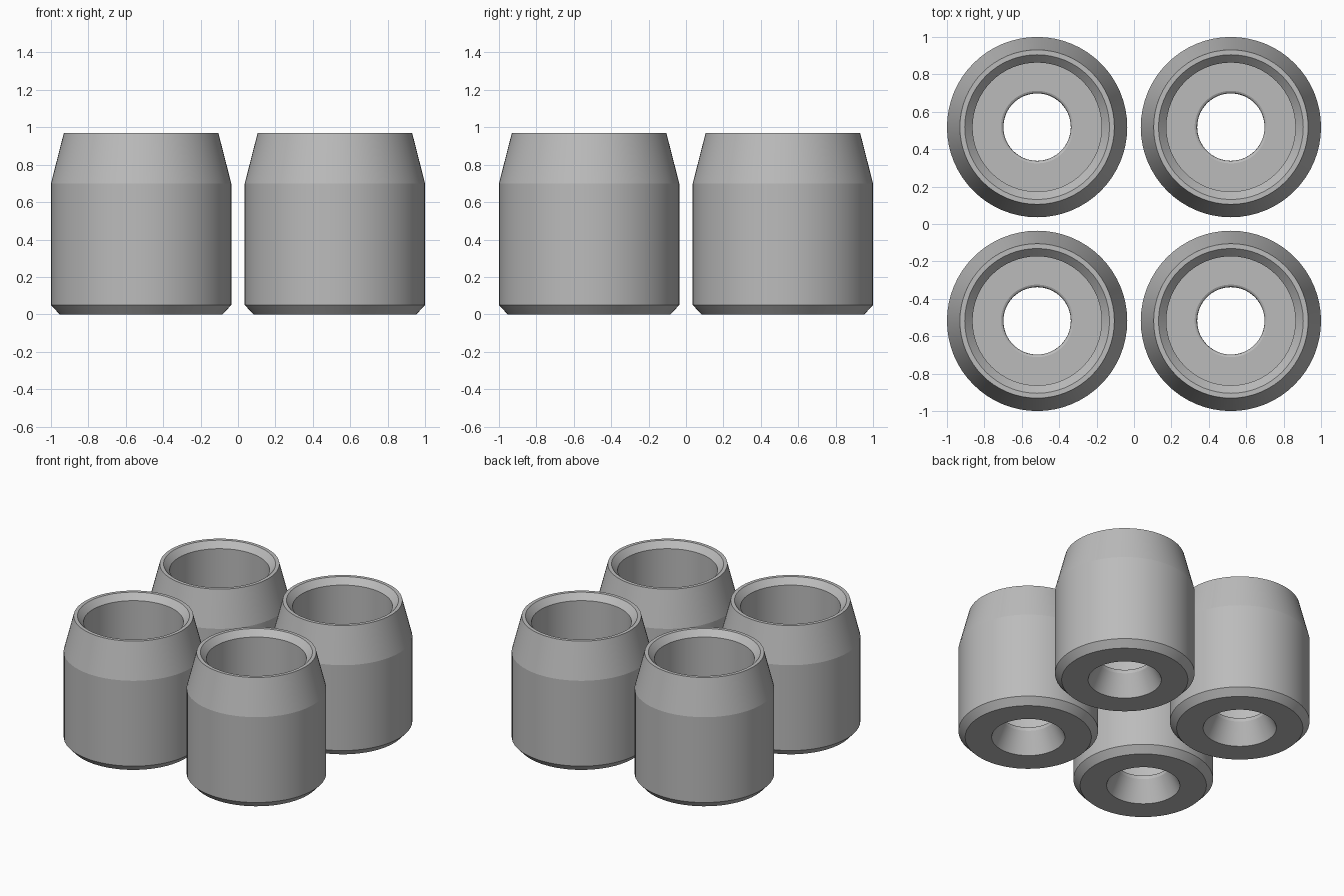
import bpy, bmesh, math

if "Cube" in bpy.data.objects:
    bpy.data.objects.remove(bpy.data.objects["Cube"])

SEGMENTS = 64
OFFSET = 0.518

steel = bpy.data.materials.new("grey steel")
steel.diffuse_color = (0.50, 0.50, 0.50, 1)
steel.use_nodes = True
steel.node_tree.nodes["Principled BSDF"].inputs["Base Color"].default_value = steel.diffuse_color

# Closed cross-section (radius, height), from the bottom edge up and back down inside
profile = [
    (0.436, 0.0), (0.482, 0.05), (0.482, 0.70), (0.413, 0.97),   # outer wall and taper
    (0.387, 0.97), (0.345, 0.925), (0.345, 0.19),                # rim, inner chamfer, bore
    (0.194, 0.19), (0.186, 0.186), (0.181, 0.178), (0.18, 0.165),  # floor, rounded hole edge
    (0.18, 0.155), (0.253, 0.0),                                 # hole and lower countersink
]


def revolve(name, points):
    bm = bmesh.new()
    rings = []
    for i in range(SEGMENTS):
        a = 2 * math.pi * i / SEGMENTS
        rings.append([bm.verts.new((r * math.cos(a), r * math.sin(a), z)) for r, z in points])
    for i in range(SEGMENTS):
        a, b = rings[i], rings[(i + 1) % SEGMENTS]
        for j in range(len(points)):
            k = (j + 1) % len(points)
            bm.faces.new((a[j], b[j], b[k], a[k]))
    bmesh.ops.recalc_face_normals(bm, faces=bm.faces)
    # Smooth around the turn, crisp at profile corners
    for f in bm.faces:
        f.smooth = True
    for e in bm.edges:
        e.smooth = e.calc_face_angle(0) < math.radians(12)
    mesh = bpy.data.meshes.new(name)
    bm.to_mesh(mesh)
    bm.free()
    mesh.materials.append(steel)
    return mesh


# Four identical sleeves in a square
sleeve = revolve("sleeve", profile)
for depth, y in (("front", -OFFSET), ("back", OFFSET)):
    for side, x in (("left", -OFFSET), ("right", OFFSET)):
        ob = bpy.data.objects.new(f"{depth}_{side}_sleeve", sleeve)
        ob.location = (x, y, 0)
        bpy.context.collection.objects.link(ob)
